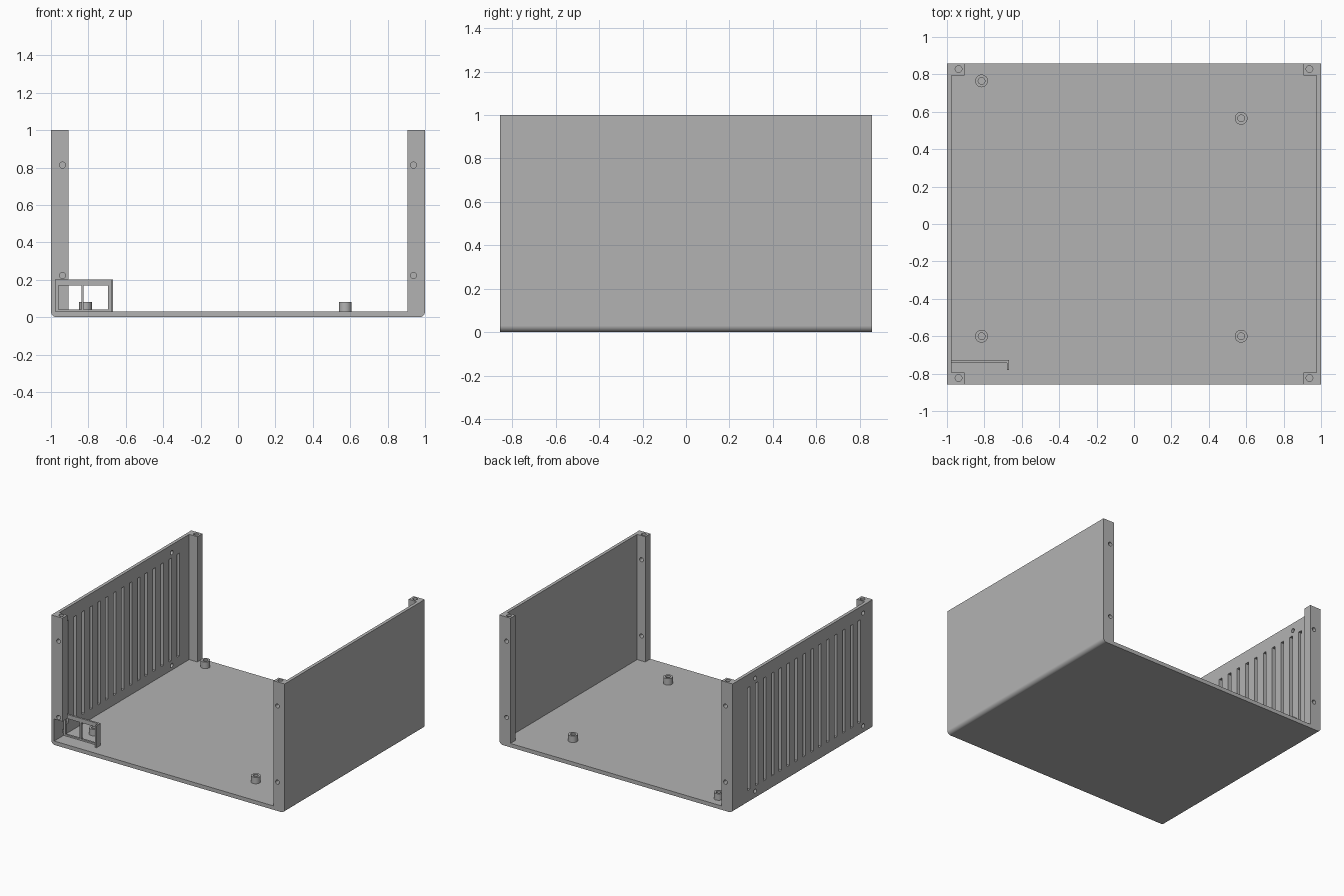
import bpy, bmesh, math
from mathutils import Matrix, Vector

cube = bpy.data.objects.get("Cube")
if cube:
    bpy.data.objects.remove(cube, do_unlink=True)

grey = bpy.data.materials.new("plain grey")
grey.use_nodes = True
COLOR = (0.45, 0.45, 0.45, 1)
grey.diffuse_color = COLOR
grey.node_tree.nodes["Principled BSDF"].inputs["Base Color"].default_value = COLOR

HALF_Y = 0.857   # half depth
WALL = 0.025     # wall thickness
FLOOR = 0.03     # floor thickness


def box(bm, lo, hi):
    lo, hi = Vector(lo), Vector(hi)
    m = Matrix.Translation((lo + hi) / 2) @ Matrix.Diagonal((*(hi - lo), 1))
    bmesh.ops.create_cube(bm, size=1, matrix=m)


def rod(bm, start, end, radius, sides=24):
    a, b = Vector(start), Vector(end)
    turn = (b - a).to_track_quat("Z", "Y").to_matrix().to_4x4()
    bmesh.ops.create_cone(bm, cap_ends=True, segments=sides, radius1=radius, radius2=radius,
                          depth=(b - a).length, matrix=Matrix.Translation((a + b) / 2) @ turn)


def make(name, bm):
    bmesh.ops.recalc_face_normals(bm, faces=bm.faces)
    mesh = bpy.data.meshes.new(name)
    bm.to_mesh(mesh)
    bm.free()
    mesh.materials.append(grey)
    ob = bpy.data.objects.new(name, mesh)
    bpy.context.collection.objects.link(ob)
    return ob


def combine(ob, bm, operation):
    """Apply a boolean with a temporary helper mesh."""
    helper = make("helper", bm)
    helper.hide_render = True
    mod = ob.modifiers.new("boolean", "BOOLEAN")
    mod.operation, mod.object, mod.solver = operation, helper, "EXACT"
    bpy.context.view_layer.objects.active = ob
    bpy.ops.object.modifier_apply(modifier=mod.name)
    bpy.data.objects.remove(helper, do_unlink=True)


def smooth(ob):
    bpy.ops.object.select_all(action="DESELECT")
    ob.select_set(True)
    bpy.context.view_layer.objects.active = ob
    bpy.ops.object.shade_smooth_by_angle(angle=math.radians(30))
    mod = ob.modifiers.new("weighted normals", "WEIGHTED_NORMAL")
    mod.keep_sharp = True


# Case: U-shaped profile with rounded outer bottom edges, extruded along y
right_half = [(1 - FLOOR + FLOOR * math.sin(a), FLOOR - FLOOR * math.cos(a))
              for a in (i * math.pi / 16 for i in range(9))]
right_half += [(1, 1), (1 - WALL, 1), (1 - WALL, FLOOR)]
profile = right_half + [(-x, z) for x, z in reversed(right_half)]
bm = bmesh.new()
face = bm.faces.new([bm.verts.new((x, -HALF_Y, z)) for x, z in profile])
ext = bmesh.ops.extrude_face_region(bm, geom=[face])
bmesh.ops.translate(bm, vec=(0, 2 * HALF_Y, 0),
                    verts=[v for v in ext["geom"] if isinstance(v, bmesh.types.BMVert)])
case = make("case_shell", bm)

# Corner posts; the front one beside the bracket stops above it
bm = bmesh.new()
for sx in (-1, 1):
    for sy in (-1, 1):
        base = 0.2 if (sx, sy) == (-1, -1) else FLOOR - 0.01
        xs = sorted((sx * 0.99, sx * 0.905))
        ys = sorted((sy * HALF_Y, sy * 0.795))
        box(bm, (xs[0], ys[0], base), (xs[1], ys[1], 1))
combine(case, bm, "UNION")

# Screw holes in the posts, vent slots and mounting holes in one wall
bm = bmesh.new()
for sx in (-1, 1):
    x = sx * 0.938
    for y in (-0.823, 0.828):
        rod(bm, (x, y, 0.9), (x, y, 1.05), 0.018)
    for z in (0.223, 0.813):
        rod(bm, (x, -0.9, z), (x, -0.77, z), 0.016)
        rod(bm, (x, 0.9, z), (x, 0.815, z), 0.016)
for i in range(15):
    y = -0.695 + i * 0.0967
    box(bm, (-1.05, y - 0.015, 0.105), (-0.95, y + 0.015, 0.9))
for y in (-0.74, 0.582):
    for z in (0.066, 0.94):
        rod(bm, (-1.05, y, z), (-0.95, y, z), 0.016)
combine(case, bm, "DIFFERENCE")
smooth(case)

# Standoffs for a circuit board
spots = [(-0.815, 0.765), (0.573, 0.565), (0.573, -0.6), (-0.815, -0.6)]
for i, (x, y) in enumerate(spots):
    bm = bmesh.new()
    rod(bm, (x, y, FLOOR), (x, y, 0.08), 0.034, 32)
    post = make(f"standoff_{i + 1}", bm)
    bm = bmesh.new()
    rod(bm, (x, y, FLOOR + 0.002), (x, y, 0.1), 0.018)
    combine(post, bm, "DIFFERENCE")
    smooth(post)

# Socket bracket: plate with two windows and a folded end flange
bm = bmesh.new()
box(bm, (-0.975, -0.742, FLOOR), (-0.668, -0.727, 0.2))
bracket = make("socket_bracket", bm)
bm = bmesh.new()
box(bm, (-0.68, -0.78, FLOOR), (-0.668, -0.735, 0.2))
combine(bracket, bm, "UNION")
bm = bmesh.new()
box(bm, (-0.96, -0.76, 0.042), (-0.838, -0.7, 0.168))
box(bm, (-0.825, -0.76, 0.042), (-0.695, -0.7, 0.168))
combine(bracket, bm, "DIFFERENCE")
